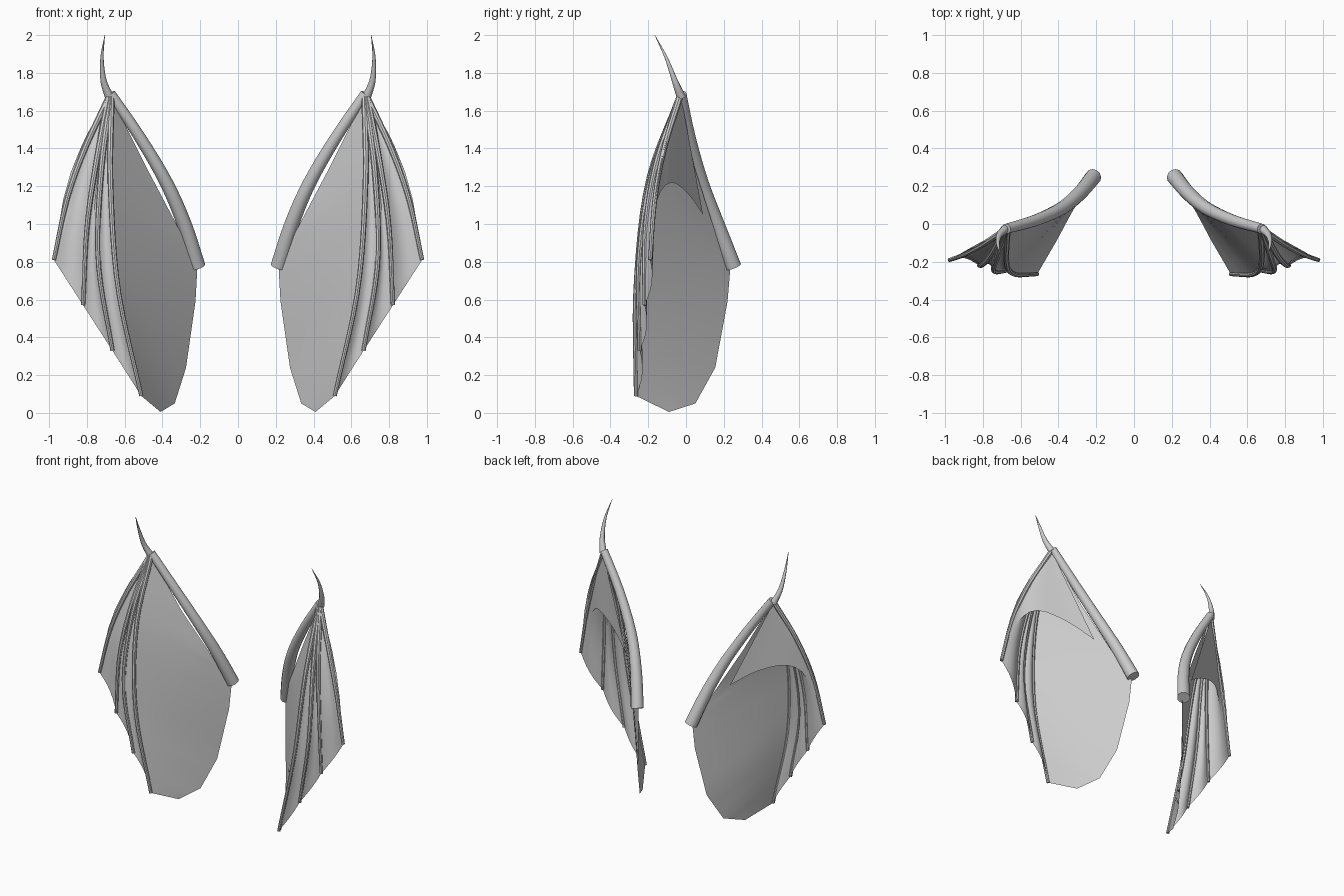
import bpy, bmesh, math
from mathutils import Vector

cube = bpy.data.objects.get("Cube")
if cube:
    bpy.data.objects.remove(cube, do_unlink=True)

grey = bpy.data.materials.new("wing_grey")
grey.use_nodes = True
colour = (0.6, 0.6, 0.6, 1)
grey.diffuse_color = colour
grey.node_tree.nodes["Principled BSDF"].inputs["Base Color"].default_value = colour


def smooth_at(pts, t):
    """Point on a smooth curve through pts, t from 0 to 1."""
    p = [Vector(q) for q in pts]
    p = [2 * p[0] - p[1]] + p + [2 * p[-1] - p[-2]]
    s = t * (len(pts) - 1)
    i = min(int(s), len(pts) - 2)
    f = s - i
    a, b, c, d = p[i:i + 4]
    return 0.5 * (2 * b + (c - a) * f + (2 * a - 5 * b + 4 * c - d) * f ** 2
                  + (3 * b - a - 3 * c + d) * f ** 3)


def line_at(pts, t):
    """Point on a straight-sided path through pts."""
    s = t * (len(pts) - 1)
    i = min(int(s + 1e-6), len(pts) - 2)
    return Vector(pts[i]).lerp(Vector(pts[i + 1]), s - i)


def finish(name, bm):
    bmesh.ops.recalc_face_normals(bm, faces=bm.faces)
    mesh = bpy.data.meshes.new(name)
    bm.to_mesh(mesh)
    bm.free()
    mesh.materials.append(grey)
    ob = bpy.data.objects.new(name, mesh)
    bpy.context.collection.objects.link(ob)
    bpy.ops.object.select_all(action='DESELECT')
    ob.select_set(True)
    bpy.context.view_layer.objects.active = ob
    bpy.ops.object.shade_smooth_by_angle(angle=math.radians(40))
    mirror = ob.modifiers.new("other_wing", 'MIRROR')
    mirror.use_mirror_merge = False
    return ob


def tube(name, pts, r0, r1, sides=10, steps=16):
    bm = bmesh.new()
    rings = []
    for k in range(steps + 1):
        t = k / steps
        c = smooth_at(pts, t)
        d = smooth_at(pts, min(t + 0.01, 1)) - smooth_at(pts, max(t - 0.01, 0))
        u = d.cross(Vector((0, 1, 0))).normalized()
        v = d.cross(u).normalized()
        r = r0 + (r1 - r0) * t
        angles = [math.tau * j / sides for j in range(sides)]
        rings.append([bm.verts.new(c + r * (math.cos(a) * u + math.sin(a) * v)) for a in angles])
    for a, b in zip(rings, rings[1:]):
        for j in range(sides):
            n = (j + 1) % sides
            bm.faces.new((a[j], a[n], b[n], b[j]))
    bm.faces.new(rings[0])
    bm.faces.new(rings[-1])
    return finish(name, bm)


def sheet(name, left, right, rows, cols, bulge):
    """Membrane between two edge functions, bulging along the given vector."""
    bm = bmesh.new()
    grid = []
    for k in range(rows + 1):
        t = k / rows
        a, b = left(t), right(t)
        grid.append([bm.verts.new(a.lerp(b, j / cols) + Vector(bulge) * math.sin(math.pi * j / cols)
                                  * min(1, 2 * t)) for j in range(cols + 1)])
    for a, b in zip(grid, grid[1:]):
        for j in range(cols):
            bm.faces.new((a[j], a[j + 1], b[j + 1], b[j]))
    return finish(name, bm)


# Arm bone and the claw at its tip
tube("arm", [(0.215, 0.25, 0.775), (0.285, 0.165, 1.0), (0.38, 0.085, 1.22),
             (0.52, 0.02, 1.46), (0.675, -0.025, 1.69)], 0.043, 0.027, 12)
tube("claw", [(0.68, -0.025, 1.67), (0.712, -0.06, 1.76), (0.72, -0.105, 1.88),
              (0.705, -0.165, 2.0)], 0.024, 0.001)

# Finger bones fanning out from the wing tip joint
fingers = [
    [(0.68, -0.03, 1.68), (0.81, -0.115, 1.4), (0.905, -0.165, 1.13), (0.975, -0.19, 0.81)],
    [(0.685, -0.035, 1.67), (0.75, -0.155, 1.33), (0.80, -0.215, 0.98), (0.82, -0.22, 0.57)],
    [(0.675, -0.035, 1.67), (0.725, -0.18, 1.27), (0.74, -0.25, 0.80), (0.665, -0.245, 0.33)],
    [(0.67, -0.035, 1.67), (0.675, -0.20, 1.22), (0.635, -0.265, 0.66), (0.512, -0.265, 0.09)],
]
for i, pts in enumerate(fingers):
    tube(f"finger_{i + 1}", pts, 0.017, 0.011, 8)


def edge(pts, fn=smooth_at):
    return lambda t: fn(pts, t)


# Folded membranes between the fingers
for i in range(3):
    sheet(f"finger_membrane_{i + 1}", edge(fingers[i]), edge(fingers[i + 1]), 16, 6, (0, 0.025, 0))

# Large inner membrane with an angular lower edge
inner_edge = [(0.665, -0.03, 1.66), (0.485, 0.045, 1.30), (0.295, 0.16, 0.94), (0.215, 0.235, 0.77),
              (0.225, 0.22, 0.59), (0.275, 0.155, 0.24), (0.335, 0.05, 0.05), (0.41, -0.09, 0.005)]
sheet("inner_membrane", edge(fingers[3]), edge(inner_edge, line_at), 21, 6, (0, 0, 0))

# Short rear membrane with an arched lower edge
arch = [(0.97, -0.19, 0.82), (0.865, -0.155, 1.12), (0.757, -0.08, 1.22),
        (0.57, 0.01, 1.16), (0.415, 0.09, 1.05)]
bm = bmesh.new()
tip = Vector((0.68, -0.025, 1.67))
grid = []
for k in range(1, 7):
    t = k / 6
    row = []
    for j in range(13):
        s = j / 12
        out = Vector((0.06, -0.03, 0.03)) * math.sin(math.pi * t) * (1 - s)
        row.append(bm.verts.new(tip.lerp(smooth_at(arch, s), t) + out))
    grid.append(row)
peak = bm.verts.new(tip)
for j in range(12):
    bm.faces.new((peak, grid[0][j], grid[0][j + 1]))
    for a, b in zip(grid, grid[1:]):
        bm.faces.new((a[j], b[j], b[j + 1], a[j + 1]))
finish("rear_membrane", bm)
